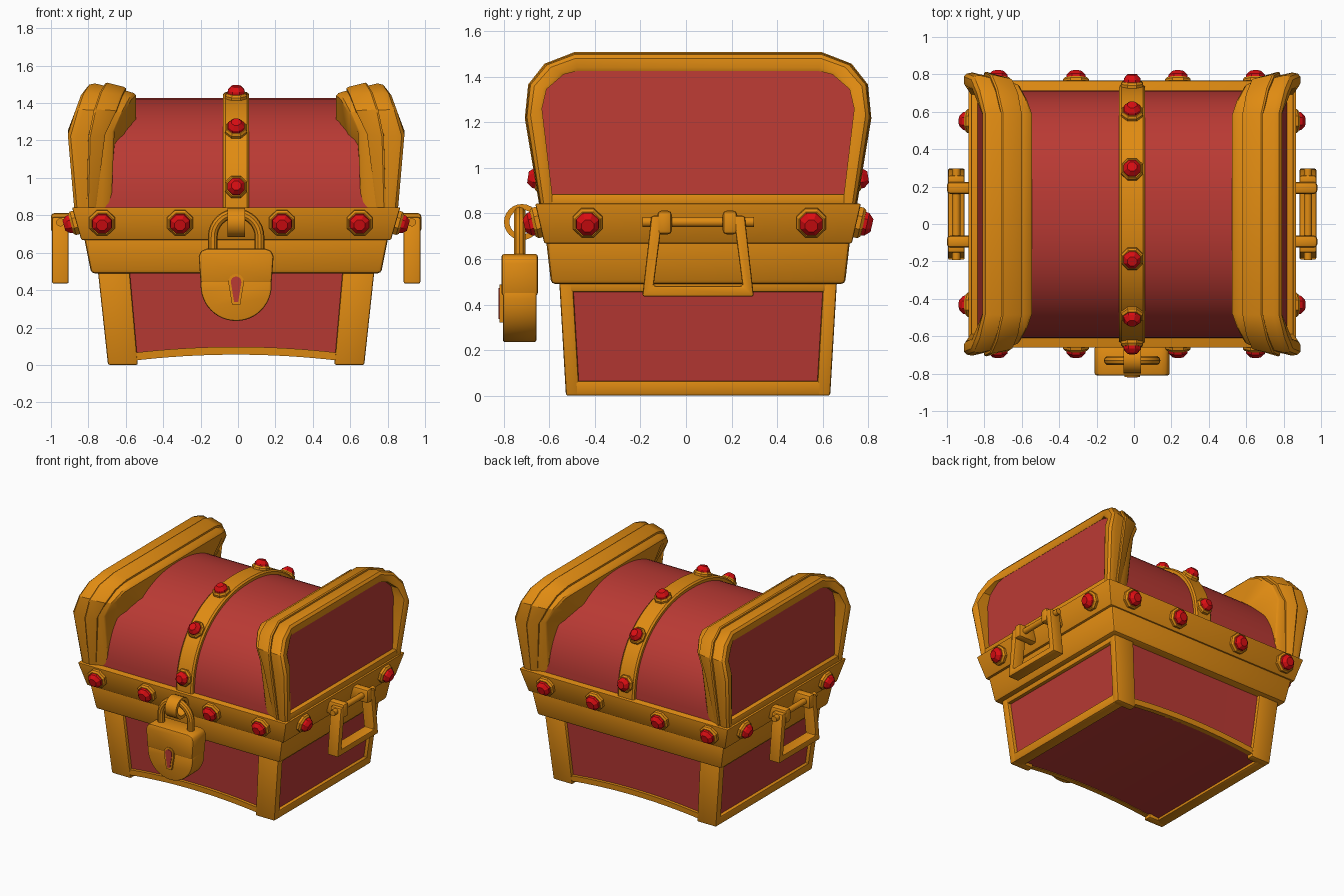
import bpy, bmesh, math
from mathutils import Vector

if "Cube" in bpy.data.objects:
    bpy.data.objects.remove(bpy.data.objects["Cube"])

OFF = Vector((-0.01, 0.053, 0))     # centre of the chest body


def material(name, col):
    m = bpy.data.materials.new(name)
    m.diffuse_color = (*col, 1)
    m.use_nodes = True
    m.node_tree.nodes["Principled BSDF"].inputs["Base Color"].default_value = m.diffuse_color
    return m


GOLD = material("gold", (0.75, 0.26, 0.006))
RED = material("red_leather", (0.49, 0.042, 0.034))
GEM = material("gem_red", (0.70, 0.004, 0.006))


def mesh(name, verts, faces, mat, bevel=0, angle=32):
    bm = bmesh.new()
    vs = [bm.verts.new(Vector(v) + OFF) for v in verts]
    for f in faces:
        bm.faces.new([vs[i] for i in f])
    bmesh.ops.recalc_face_normals(bm, faces=bm.faces)
    if bevel:
        edges = [e for e in bm.edges if e.calc_face_angle(0) > 0.6]
        bmesh.ops.bevel(bm, geom=edges, offset=bevel, segments=2, profile=0.5, affect='EDGES')
    me = bpy.data.meshes.new(name)
    bm.to_mesh(me)
    bm.free()
    me.materials.append(mat)
    me.shade_smooth()
    me.set_sharp_from_angle(angle=math.radians(angle))
    ob = bpy.data.objects.new(name, me)
    bpy.context.collection.objects.link(ob)
    return ob


def loft(name, rings, mat, bevel=0, loop=False):
    n, m = len(rings[0]), len(rings)
    faces = []
    for i in range(m if loop else m - 1):
        a, b = i * n, (i + 1) % m * n
        for j in range(n):
            k = (j + 1) % n
            faces.append((a + j, a + k, b + k, b + j))
    if not loop:
        faces += [tuple(range(n)), tuple(range((m - 1) * n, m * n))]
    return mesh(name, [v for r in rings for v in r], faces, mat, bevel)


def frustum(name, lo, hi, mat, bevel=0):
    # lo and hi are (x0, x1, y0, y1, z)
    rings = [[(a, c, z), (b, c, z), (b, d, z), (a, d, z)] for a, b, c, d, z in (lo, hi)]
    return loft(name, rings, mat, bevel)


def prism(name, pts, axis, a, b, mat, bevel=0):
    put = (lambda p, t: (t, p[0], p[1])) if axis == 'x' else (lambda p, t: (p[0], t, p[1]))
    return loft(name, [[put(p, t) for p in pts] for t in (a, b)], mat, bevel)


def circle(cx, cz, r, n=16, a0=0.0, a1=2 * math.pi, closed=True):
    d = n if closed else n - 1
    return [(cx + r * math.cos(a0 + (a1 - a0) * i / d), cz + r * math.sin(a0 + (a1 - a0) * i / d))
            for i in range(n)]


def gem(pos, normal, r):
    q = Vector(normal).to_track_quat('Z', 'Y')
    rot = math.pi / 8

    def ring(rad, h):
        return [Vector(pos) + q @ Vector((x, y, h)) for x, y in circle(0, 0, rad, 8, rot, rot + 2 * math.pi)]
    loft("gem_setting", [ring(r, -0.03), ring(r, 0.018), ring(r * 0.85, 0.03)], GOLD).data.shade_flat()
    loft("gem", [ring(r * 0.78, 0.025), ring(r * 0.74, 0.045), ring(r * 0.42, 0.068)], GEM).data.shade_flat()


# ---- lower body: tapered red core with arched underside
def arch(x):
    return 0.03 + 0.03 * (1 - (x / 0.53) ** 2)


core = []
for i in range(17):
    x = -0.66 + 1.32 * i / 16
    z = max(arch(x), 0.015)
    core.append([(x, -0.555, z), (x, 0.555, z), (x * 1.085, 0.587, 0.52), (x * 1.085, -0.587, 0.52)])
loft("body_core", core, RED)

for sy in (-1, 1):
    strip = []
    for i in range(17):
        x = -0.56 + 1.12 * i / 16
        z = arch(x)
        strip.append([(x, sy * 0.54, z - 0.005), (x, sy * 0.577, z - 0.005),
                      (x, sy * 0.58, z + 0.037), (x, sy * 0.54, z + 0.037)])
    loft("bottom_trim", strip, GOLD)

for sx in (-1, 1):
    for sy in (-1, 1):
        frustum("corner_post", (sx * 0.525, sx * 0.685, sy * 0.52, sy * 0.58, 0),
                (sx * 0.57, sx * 0.74, sy * 0.55, sy * 0.61, 0.51), GOLD, 0.01)
    frustum("side_bottom_rail", (sx * 0.60, sx * 0.685, -0.55, 0.55, 0),
            (sx * 0.61, sx * 0.692, -0.55, 0.55, 0.065), GOLD, 0.01)
    frustum("side_top_rail", (sx * 0.65, sx * 0.734, -0.57, 0.57, 0.455),
            (sx * 0.65, sx * 0.74, -0.57, 0.57, 0.51), GOLD, 0.01)

# ---- middle band and rim
frustum("middle_band", (-0.775, 0.775, -0.645, 0.645, 0.49), (-0.815, 0.815, -0.668, 0.668, 0.69), GOLD, 0.018)
frustum("rim", (-0.828, 0.828, -0.675, 0.675, 0.668), (-0.878, 0.878, -0.715, 0.715, 0.843), GOLD, 0.008)
for sy in (-1, 1):
    for x in (-0.717, -0.30, 0.245, 0.66):
        gem((x, sy * 0.697, 0.762), (0, sy, -0.23), 0.074)
for sx in (-1, 1):
    for y in (-0.485, 0.497):
        gem((sx * 0.855, y, 0.762), (sx, 0, -0.27), 0.07)


# ---- lid barrel (rounded superellipse) and centre strap
def barrel(t, grow=0.0):
    c, s = math.cos(t), math.sin(t)
    e = 2 / 2.2
    return (math.copysign(abs(c) ** e, c) * (0.662 + grow), 0.835 + abs(s) ** e * (0.593 + grow))


ts = [math.pi * i / 40 for i in range(41)]
prism("lid_barrel", [barrel(t) for t in ts], 'x', -0.72, 0.72, RED)
strap = []
for t in ts:
    (yo, zo), (ym, zm), (yi, zi) = barrel(t, 0.03), barrel(t, 0.02), barrel(t, -0.03)
    strap.append([(-0.07, yi, zi), (-0.07, ym, zm), (-0.058, yo, zo), (0.058, yo, zo), (0.07, ym, zm), (0.07, yi, zi)])
loft("lid_strap", strap, GOLD)
for want in (0.655, 0.515, 0.215):
    t = min(ts[:21], key=lambda a: abs(barrel(a)[0] - want))
    (y, z), (y1, z1), (y2, z2) = barrel(t, 0.025), barrel(t - 0.02), barrel(t + 0.02)
    for sy in (-1, 1):
        gem((0, sy * y, z), (0, sy * (z2 - z1), y1 - y2), 0.064)

# ---- lid end arches: outer and inner profile (y, z), then x values down the section
OUT = [(0.695, 0.84), (0.757, 1.22), (0.742, 1.365), (0.67, 1.455), (0.54, 1.505)]
INN = [(0.635, 0.84), (0.685, 1.26), (0.665, 1.345), (0.59, 1.41), (0.53, 1.425)]
XOUT = [0.866, 0.90, 0.86, 0.83, 0.80]
XIN = [0.668, 0.65, 0.60, 0.56, 0.535]
S_OUT = [0.80, 0.79, 0.76, 0.73, 0.70]
S_IN = [0.75, 0.70, 0.64, 0.61, 0.59]


def panel_x(z):
    return 0.83 - 0.04 * (z - 0.84) / 0.59


def sections(sx, spec):
    rings = []
    for sy in (1, -1):
        half = []
        for i, (o, n) in enumerate(zip(OUT, INN)):
            ring = []
            for x, k in spec(i):
                if k is None:       # point tucked inside the barrel
                    y, z = n[0] * 0.7, 0.84 + (n[1] - 0.84) * 0.7
                else:
                    y, z = n[0] + (o[0] - n[0]) * k, n[1] + (o[1] - n[1]) * k
                ring.append((sx * x, sy * y, z))
            half.append(ring)
        rings += half if sy == 1 else half[::-1]
    return rings


def frame_spec(i):
    xo, xi = XOUT[i], XIN[i]
    return [(xi, None), (panel_x(INN[i][1]) - 0.04, 0), (xo - 0.008, 0), (xo, 0.2), (xo, 0.7),
            (xo - 0.015, 0.92), (xo - 0.045, 1.0), (xi + 0.05, 0.5), (xi + 0.012, 0.36), (xi, 0.2)]


def strap_spec(i):
    return [(S_OUT[i], 0.5), (S_OUT[i], 1.0), (S_OUT[i] - 0.01, 1.05), (S_IN[i] + 0.01, 0.77),
            (S_IN[i], 0.68), (S_IN[i], 0.2)]


for sx in (-1, 1):
    loft("lid_end_arch", sections(sx, frame_spec), GOLD)
    loft("lid_end_arch_strap", sections(sx, strap_spec), GOLD)
    prof = INN + [(-y, z) for y, z in INN[::-1]]
    loft("lid_end_panel", [[(sx * (panel_x(z) - d), y, z) for y, z in prof] for d in (0, 0.03)], RED)
    frustum("lid_end_base", (sx * 0.78, sx * 0.862, -0.65, 0.65, 0.83),
            (sx * 0.78, sx * 0.862, -0.65, 0.65, 0.885), GOLD, 0.008)

# ---- side handles
U = [(-0.205, 0.79), (-0.245, 0.435), (0.245, 0.435), (0.205, 0.79),
     (0.155, 0.79), (0.195, 0.482), (-0.195, 0.482), (-0.155, 0.79)]
for sx in (-1, 1):
    prism("handle_loop", U, 'x', sx * 0.895, sx * 0.985, GOLD, 0.01)
    prism("handle_rod", circle(sx * 0.94, 0.762, 0.022, 12), 'y', -0.245, 0.245, GOLD)
    for y in (-0.147, 0.14):
        frustum("handle_bracket", (sx * 0.83, sx * 0.99, y - 0.032, y + 0.032, 0.708),
                (sx * 0.83, sx * 0.99, y - 0.032, y + 0.032, 0.812), GOLD, 0.018)

# ---- hasp ring, shackle and padlock
ring = []
for i in range(24):
    a = 2 * math.pi * i / 24
    c, s = math.cos(a), math.sin(a)
    ring.append([(x, -0.773 + r * c, 0.762 + r * s)
                 for x, r in ((-0.047, 0.055), (-0.047, 0.079), (0.047, 0.079), (0.047, 0.055))])
loft("hasp_ring", ring, GOLD, loop=True)

path = [(0.125, 0.58, 0)] + [(x, z, math.pi * i / 16) for i, (x, z) in
                             enumerate(circle(0, 0.685, 0.125, 17, 0, math.pi, False))] + [(-0.125, 0.58, math.pi)]
loft("shackle", [[(x + u * math.cos(a), -0.783 + v, z + u * math.sin(a)) for u, v in circle(0, 0, 0.026, 10)]
                 for x, z, a in path], GOLD)
top = [(-0.19, 0.44), (0.19, 0.44), (0.2, 0.58), (0.188, 0.61), (0.155, 0.622),
       (-0.155, 0.622), (-0.188, 0.61), (-0.2, 0.58)]
prism("padlock_top", top, 'y', -0.863, -0.703, GOLD, 0.012)
prism("padlock_bottom", circle(0, 0.425, 0.19, 25, math.pi, 2 * math.pi, False) + [(0.19, 0.46), (-0.19, 0.46)],
      'y', -0.857, -0.709, GOLD, 0.01)


def keyhole(r, low, w):
    return circle(0, 0.445, r, 9, -0.15, math.pi + 0.15, False) + [(-w, low), (w, low)]


prism("keyhole_plate", keyhole(0.042, 0.322, 0.022), 'y', -0.871, -0.84, GOLD)
prism("keyhole", keyhole(0.028, 0.336, 0.011), 'y', -0.875, -0.85, RED)
